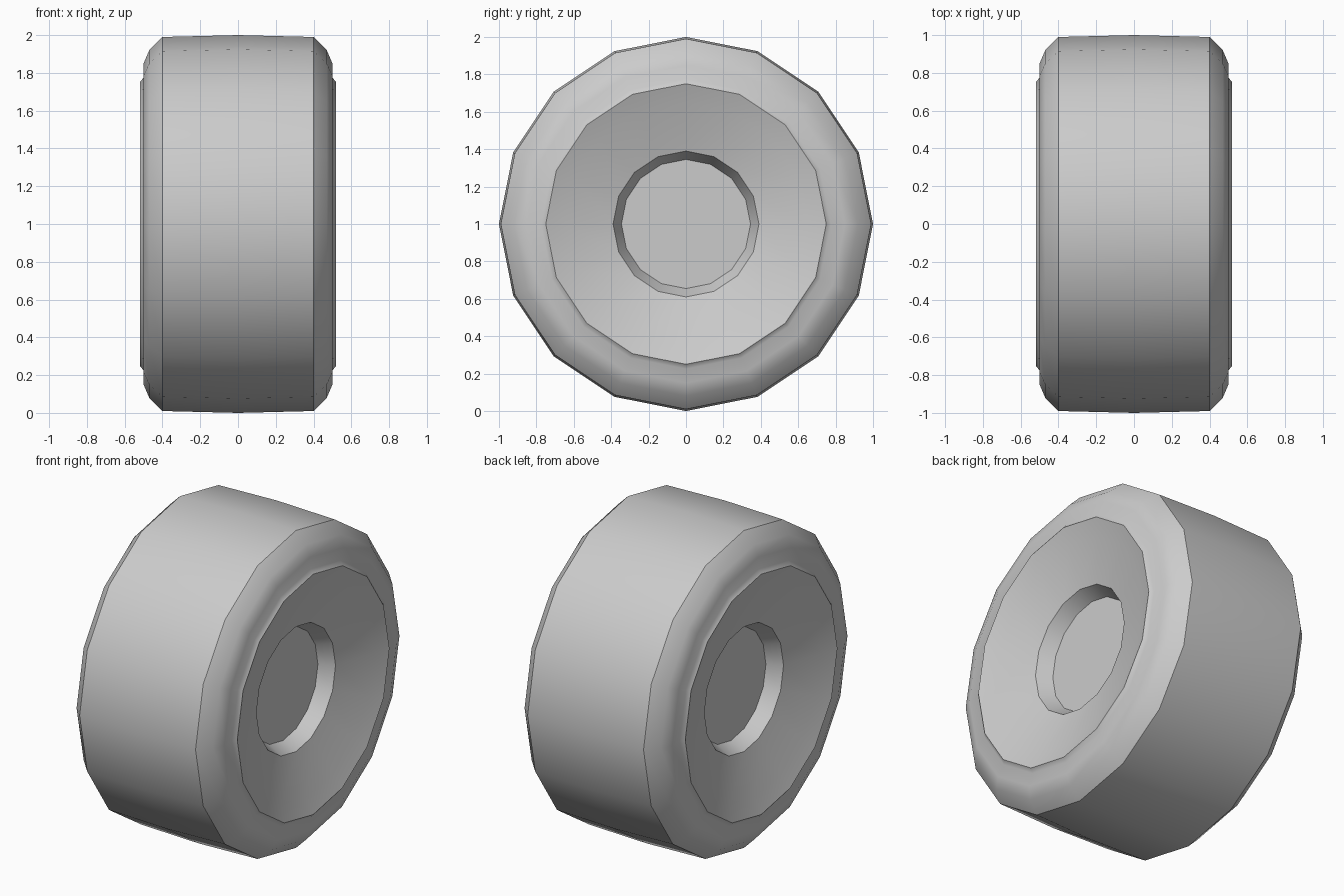
import bpy, bmesh, math

if "Cube" in bpy.data.objects:
    bpy.data.objects.remove(bpy.data.objects["Cube"])

SIDES = 16


def lathe(name, profile, cap, angle):
    """Spin an (x, radius) profile around the wheel axis (x) at height 1."""
    bm = bmesh.new()
    rings = []
    for x, r in profile:
        ring = []
        for i in range(SIDES):
            a = 2 * math.pi * i / SIDES
            ring.append(bm.verts.new((x, r * math.cos(a), r * math.sin(a))))
        rings.append(ring)
    for a, b in zip(rings, rings[1:]):
        for i in range(SIDES):
            j = (i + 1) % SIDES
            bm.faces.new((a[i], a[j], b[j], b[i]))
    if cap:
        bm.faces.new(rings[0])
        bm.faces.new(rings[-1])
    bmesh.ops.recalc_face_normals(bm, faces=bm.faces)
    mesh = bpy.data.meshes.new(name)
    bm.to_mesh(mesh)
    bm.free()
    ob = bpy.data.objects.new(name, mesh)
    ob.location.z = 1
    bpy.context.collection.objects.link(ob)
    bpy.context.view_layer.objects.active = ob
    ob.select_set(True)
    bpy.ops.object.shade_smooth_by_angle(angle=math.radians(angle))
    ob.select_set(False)
    return ob


# Half profile from tread centre out to the rim and into the hub
tread = (0, 1.0)
half = [(0.4, 0.99), (0.47, 0.92), (0.5, 0.85), (0.5, 0.775),
        (0.52, 0.75), (0.48, 0.65), (0.4, 0.39), (0.31, 0.345)]
mirrored = [(-x, r) for x, r in reversed(half)]

# Tyre with rim lips, dished faces and recessed hubs on both sides
lathe("wheel", mirrored + [tread] + half, True, 42)
